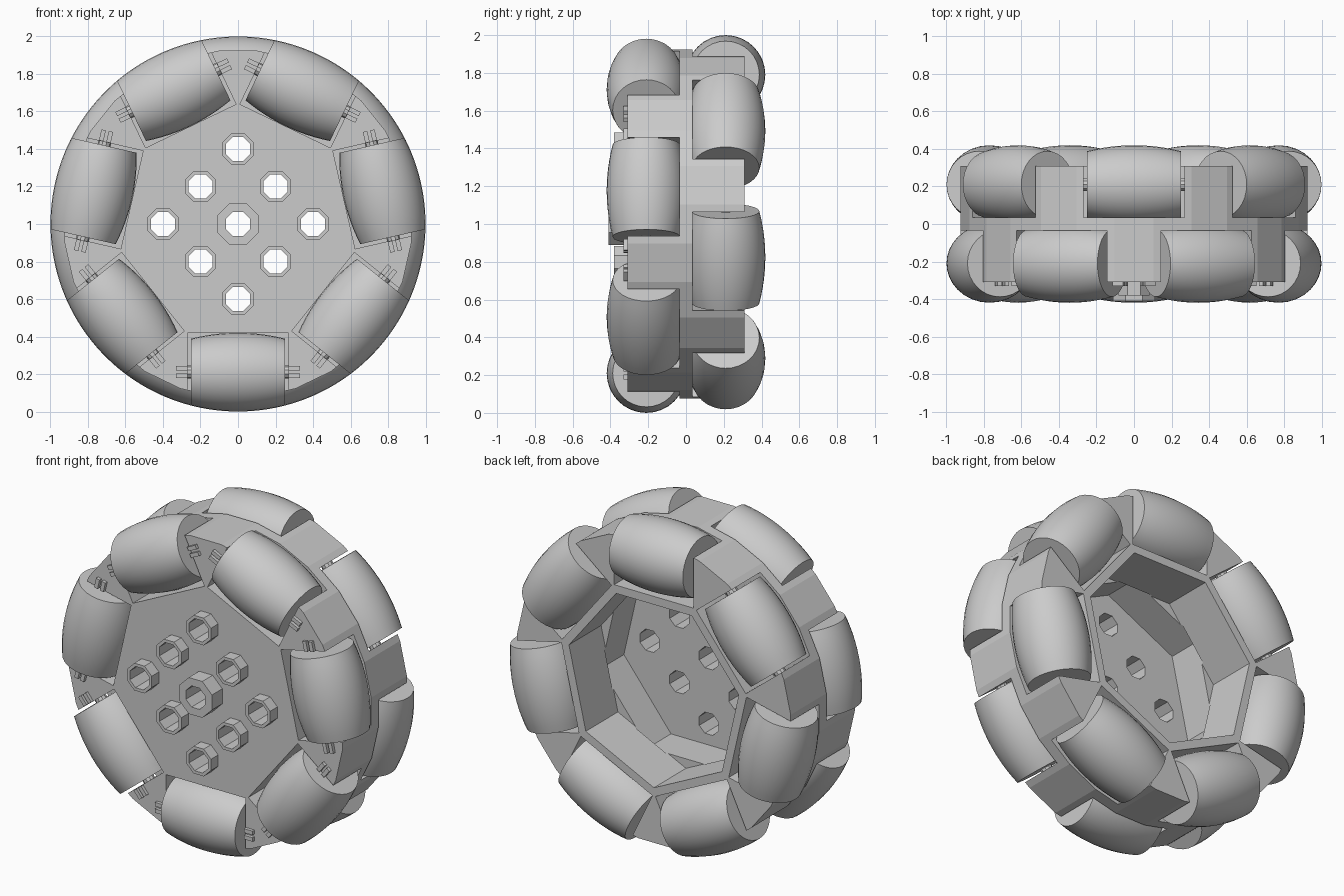
import bpy, bmesh, math
from mathutils import Matrix, Vector

cube = bpy.data.objects.get("Cube")
if cube:
    bpy.data.objects.remove(cube, do_unlink=True)

COUNT = 7                      # rollers in each row
STEP = 2 * math.pi / COUNT
RADIUS = 1.0                   # outer radius of the wheel
AXLE_R = 0.79                  # distance of roller axles from the centre
ROLL_Y = 0.21                  # row offset along the wheel axis
CENTRE = Matrix.Translation((0, 0, 1))

grey = bpy.data.materials.new("light_grey")
grey.use_nodes = True
grey.diffuse_color = (0.6, 0.6, 0.6, 1)
grey.node_tree.nodes["Principled BSDF"].inputs["Base Color"].default_value = (0.6, 0.6, 0.6, 1)


def finish(bm, name, smooth=False):
    bmesh.ops.recalc_face_normals(bm, faces=bm.faces)
    mesh = bpy.data.meshes.new(name)
    bm.to_mesh(mesh)
    bm.free()
    mesh.materials.append(grey)
    ob = bpy.data.objects.new(name, mesh)
    bpy.context.collection.objects.link(ob)
    if smooth:
        bpy.ops.object.select_all(action='DESELECT')
        ob.select_set(True)
        bpy.context.view_layer.objects.active = ob
        bpy.ops.object.shade_smooth_by_angle(angle=math.radians(35))
    return ob


def add_box(bm, lo, hi, frame):
    lo, hi = Vector(lo), Vector(hi)
    size = Matrix.Diagonal((*(hi - lo), 1))
    bmesh.ops.create_cube(bm, size=1, matrix=frame @ Matrix.Translation((lo + hi) / 2) @ size)


def add_prism(bm, radius, sides, y0, y1, x=0, z=0, turn=0):
    """Prism along y, with the first corner turned away from straight up."""
    rings = []
    for y in (y0, y1):
        rings.append([bm.verts.new(CENTRE @ Vector((
            x + radius * math.sin(turn + i * 2 * math.pi / sides), y,
            z + radius * math.cos(turn + i * 2 * math.pi / sides)))) for i in range(sides)])
    bm.faces.new(rings[0])
    bm.faces.new(rings[1])
    for i in range(sides):
        j = (i + 1) % sides
        bm.faces.new((rings[0][i], rings[0][j], rings[1][j], rings[1][i]))


def add_lathe(bm, profile, frame, sides, closed=False):
    """Spin (along x, radius) points around the local x axis."""
    rings = [[bm.verts.new(frame @ Vector((x, r * math.sin(a), r * math.cos(a))))
              for a in (2 * math.pi * i / sides for i in range(sides))] for x, r in profile]
    pairs = list(zip(rings, rings[1:]))
    if closed:
        pairs.append((rings[-1], rings[0]))
    else:
        bm.faces.new(rings[0])
        bm.faces.new(rings[-1])
    for a, b in pairs:
        for i in range(sides):
            j = (i + 1) % sides
            bm.faces.new((a[i], a[j], b[j], b[i]))


def cut(target, bm):
    cutter = finish(bm, "cutter")
    cutter.hide_render = True
    mod = target.modifiers.new("cut", 'BOOLEAN')
    mod.operation = 'DIFFERENCE'
    mod.solver = 'EXACT'
    mod.object = cutter
    bpy.context.view_layer.objects.active = target
    bpy.ops.object.modifier_apply(modifier=mod.name)
    bpy.data.objects.remove(cutter, do_unlink=True)


# Row side (-1 front, 1 back), row name and roller frames (x tangent, z outward)
rows = []
for side, name, start in ((-1, "front", math.pi), (1, "back", 0)):
    rows.append((side, name, [CENTRE @ Matrix.Rotation(start + k * STEP, 4, 'Y')
                              for k in range(COUNT)]))

# Wheel body
bm = bmesh.new()
add_prism(bm, 0.93, 28, -0.31, 0.31, turn=math.pi / 28)
body = finish(bm, "wheel_body")

# Roller pockets, open to the face and the rim
bm = bmesh.new()
for side, name, frames in rows:
    y0, y1 = sorted((side * 0.035, side * 0.5))
    for f in frames:
        add_box(bm, (-0.268, y0, 0.58), (0.268, y1, 1.2), f)
cut(body, bm)

# Hollow back: two stepped seven-sided cavities
corner = 0.53 / math.cos(STEP / 2)
for y0, y1, turn in ((-0.22, 0.01, 0), (0, 0.5, STEP / 2)):
    bm = bmesh.new()
    add_prism(bm, corner, COUNT, y0, y1, turn=turn)
    cut(body, bm)

# Bolt holes and centre bore, each with a raised collar
holes = [(0, 0, 0.12, -0.41)]
for i in range(8):
    d = 0.4 if i % 2 == 0 else 0.283
    a = i * math.pi / 4
    holes.append((d * math.sin(a), d * math.cos(a), 0.09, -0.38))
bm = bmesh.new()
for x, z, r, y in holes:
    add_prism(bm, 0.07, 8, -0.5, -0.1, x, z, math.pi / 8)
cut(body, bm)

bm = bmesh.new()
for x, z, r, y in holes:
    frame = (CENTRE @ Matrix.Translation((x, 0, z)) @ Matrix.Rotation(math.pi / 2, 4, 'Z')
             @ Matrix.Rotation(math.pi / 8, 4, 'X'))
    add_lathe(bm, [(y, 0.07), (y, r), (-0.305, r), (-0.305, 0.07)], frame, 8, closed=True)
finish(bm, "hole_collars")

# Barrel rollers whose outer curve follows the wheel circle
profile = []
for i in range(13):
    x = -0.25 + 0.5 * i / 12
    profile.append((x, math.sqrt(RADIUS ** 2 - x ** 2) - AXLE_R))
for side, name, frames in rows:
    for k, f in enumerate(frames):
        axis = f @ Matrix.Translation((0, side * ROLL_Y, AXLE_R))
        bm = bmesh.new()
        add_lathe(bm, profile, axis, 32)
        finish(bm, f"{name}_roller_{k + 1}", smooth=True)
    bm = bmesh.new()
    for f in frames:
        axis = f @ Matrix.Translation((0, side * ROLL_Y, AXLE_R))
        add_lathe(bm, [(-0.32, 0.035), (0.32, 0.035)], axis, 10)
    finish(bm, f"{name}_axles")

# Small paired axle clips on the front face
bm = bmesh.new()
for f in rows[0][2]:
    for t in (-0.3, 0.3):
        for r in (0.77, 0.81):
            add_box(bm, (t - 0.03, -0.33, r - 0.012), (t + 0.03, -0.3, r + 0.012), f)
finish(bm, "axle_clips")
